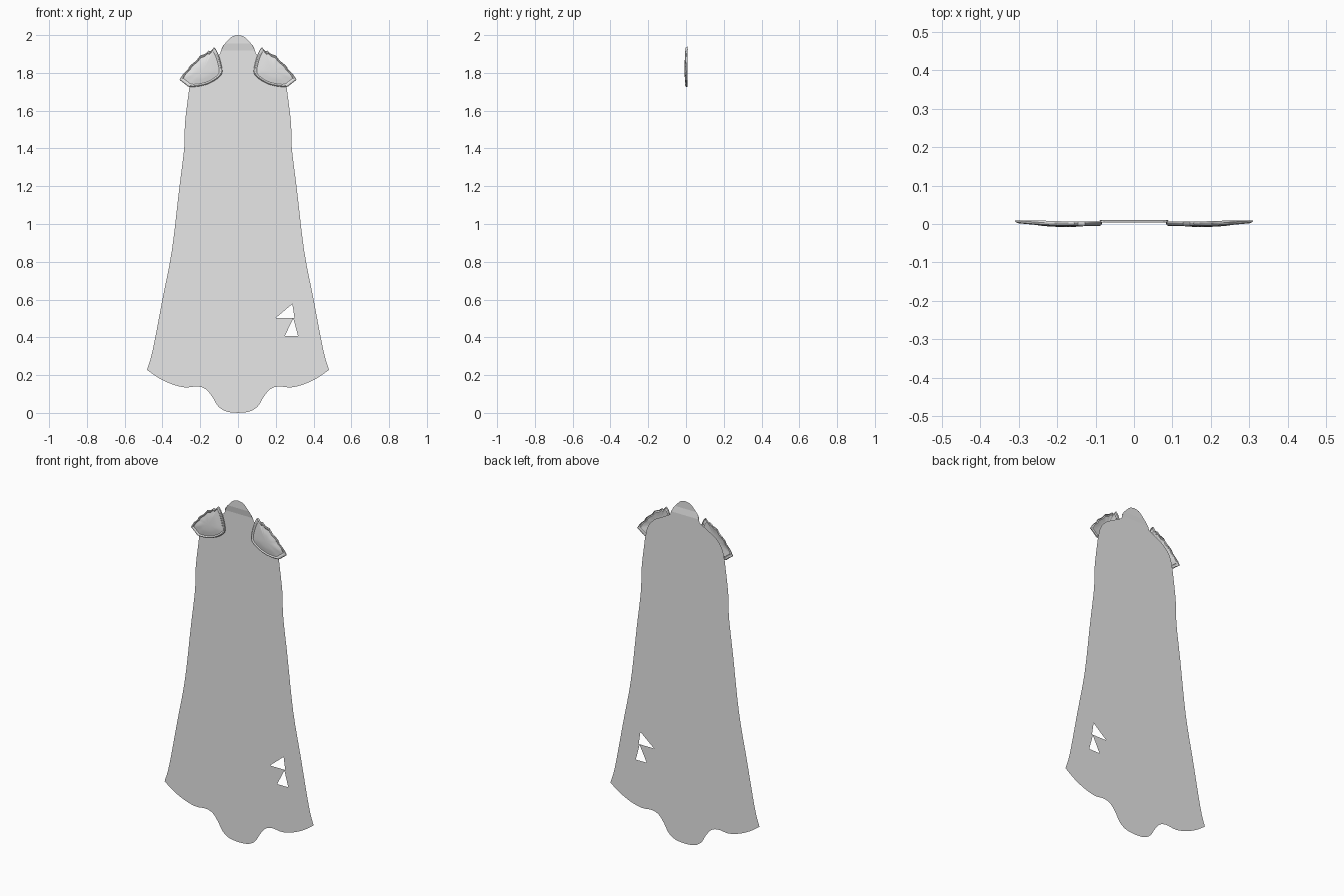
import bpy, bmesh
from mathutils import Vector

cube = bpy.data.objects.get("Cube")
if cube:
    bpy.data.objects.remove(cube, do_unlink=True)

grey = bpy.data.materials.new("light grey")
grey.use_nodes = True
grey.diffuse_color = (0.8, 0.8, 0.8, 1)
grey.node_tree.nodes["Principled BSDF"].inputs["Base Color"].default_value = (0.8, 0.8, 0.8, 1)


def smooth_path(points, steps=4):
    """Rounded open path through the points."""
    p = [Vector(q) for q in points]
    p = [2 * p[0] - p[1]] + p + [2 * p[-1] - p[-2]]
    out = []
    for a, b, c, d in zip(p, p[1:], p[2:], p[3:]):
        for i in range(steps):
            t = i / steps
            out.append(0.5 * (2 * b + (c - a) * t + (2 * a - 5 * b + 4 * c - d) * t**2
                              + (3 * b - a - 3 * c + d) * t**3))
    return out + [p[-2]]


def make_object(name, bm):
    mesh = bpy.data.meshes.new(name)
    bm.to_mesh(mesh)
    bm.free()
    obj = bpy.data.objects.new(name, mesh)
    bpy.context.collection.objects.link(obj)
    mesh.materials.append(grey)
    return obj


# Cape sheet: mirrored outline with two torn triangular holes
hem = [(0, 0), (.06, .007), (.105, .035), (.135, .083), (.17, .125), (.215, .14),
       (.28, .135), (.35, .152), (.42, .185), (.482, .228)]
side = [(.482, .228), (.452, .33), (.4, .6), (.35, .86), (.312, 1.18), (.285, 1.4),
        (.28, 1.54), (.258, 1.72)]
shoulder = [(.258, 1.72), (.24, 1.79), (.2, 1.84), (.14, 1.875), (.095, 1.9)]
neck = [(.095, 1.9), (.082, 1.938), (.055, 1.97), (.03, 1.993), (0, 2)]
half = []
for chain in (hem, side, shoulder, neck):
    half += smooth_path(chain)[:-1]
half.append(Vector((0, 2)))
outline = half + [Vector((-p.x, p.y)) for p in reversed(half[1:-1])]
holes = [[(.2, .503), (.288, .577), (.299, .503)],
         [(.293, .5), (.247, .407), (.318, .407)]]

bm = bmesh.new()
for loop in [outline] + holes:
    verts = [bm.verts.new((x, .004 if z > 1.92 else .01, z)) for x, z in loop]
    for a, b in zip(verts, verts[1:] + verts[:1]):
        bm.edges.new((a, b))
bmesh.ops.triangle_fill(bm, edges=bm.edges[:], use_beauty=True, normal=(0, -1, 0))
for f in bm.faces:
    if f.normal.y > 0:
        f.normal_flip()
make_object("cape", bm)

# Shoulder pads: thin domes with a raised rim and a ragged upper edge
upper = [(.31, 1.763), (.29, 1.795), (.265, 1.818), (.255, 1.838), (.22, 1.866),
         (.2, 1.892), (.175, 1.9), (.155, 1.918), (.145, 1.914), (.127, 1.935)]
inner = [(.127, 1.935), (.113, 1.918), (.095, 1.87), (.083, 1.808), (.1, 1.777),
         (.15, 1.745), (.2, 1.73), (.257, 1.726), (.283, 1.743), (.31, 1.763)]
pad_outline = smooth_path(upper, 2)[:-1] + smooth_path(inner)[:-1]
centre = Vector((.185, 1.815))
# Each ring: size relative to the outline, depth
rings = [(.97, .007), (1, .002), (.98, -.003), (.93, -.005), (.88, -.004),
         (.84, -.001), (.76, -.002), (.6, -.005), (.4, -.007), (.2, -.0075)]


def bend(x):
    return .008 * max(0, (x - .17) / .14) ** 2


for name, sign in (("left_shoulder_pad", 1), ("right_shoulder_pad", -1)):
    bm = bmesh.new()
    previous = None
    for size, depth in rings:
        ring = []
        for p in pad_outline:
            q = centre + (p - centre) * size
            y = min(depth + bend(q.x), .009)
            ring.append(bm.verts.new((sign * q.x, y, q.y)))
        if previous:
            n = len(ring)
            for i in range(n):
                j = (i + 1) % n
                bm.faces.new((previous[i], previous[j], ring[j], ring[i]))
        previous = ring
    tip = bm.verts.new((sign * centre.x, -.008, centre.y))
    for a, b in zip(previous, previous[1:] + previous[:1]):
        bm.faces.new((a, b, tip))
    bmesh.ops.recalc_face_normals(bm, faces=bm.faces[:])
    bm.faces.ensure_lookup_table()
    if bm.faces[-1].normal.y > 0:
        bmesh.ops.reverse_faces(bm, faces=bm.faces[:])
    pad = make_object(name, bm)
    bpy.ops.object.select_all(action="DESELECT")
    pad.select_set(True)
    bpy.context.view_layer.objects.active = pad
    bpy.ops.object.shade_smooth_by_angle()
